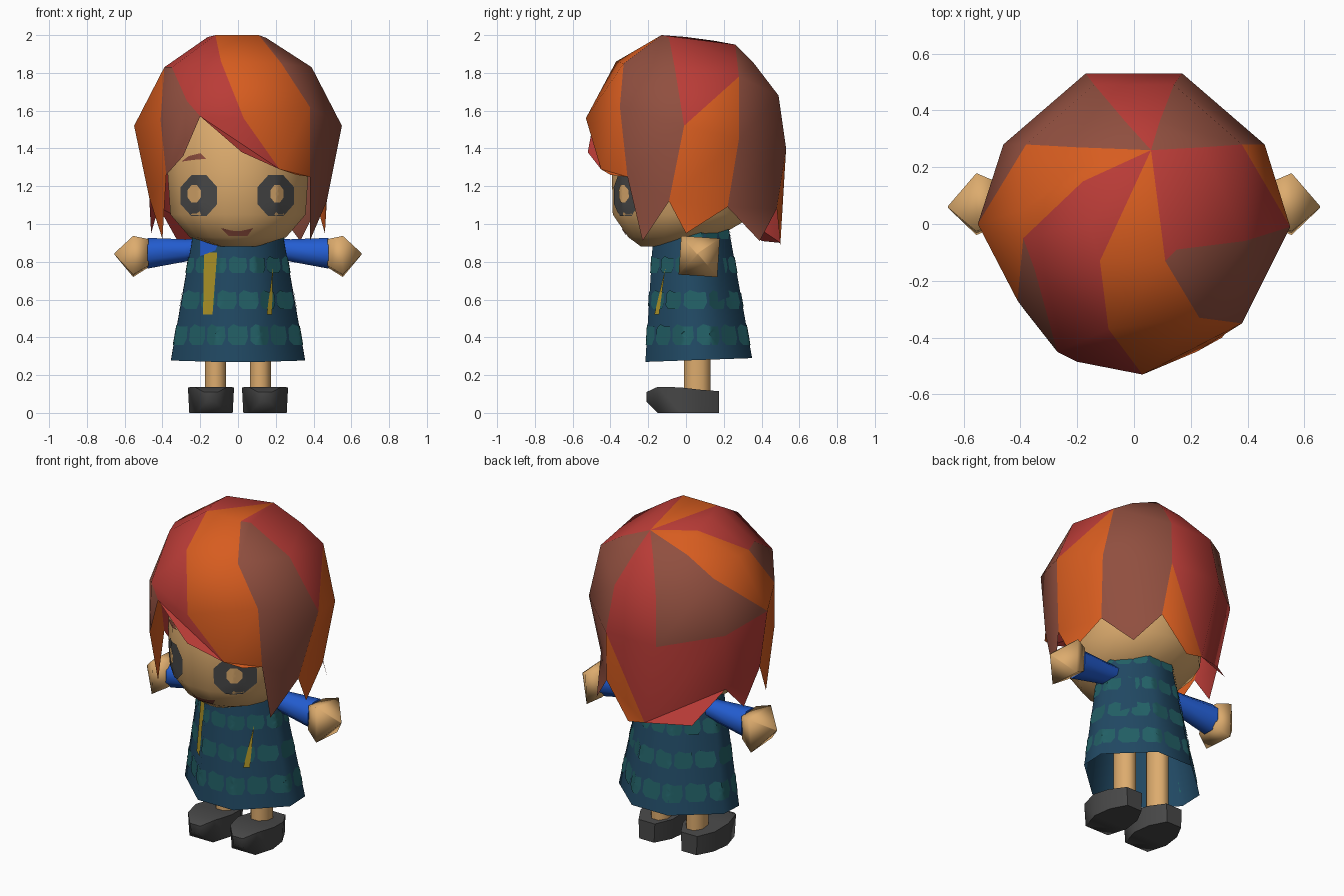
import bpy, math
from mathutils import Vector
from mathutils.bvhtree import BVHTree

if "Cube" in bpy.data.objects:
    bpy.data.objects.remove(bpy.data.objects["Cube"])


def material(name, rgb):
    m = bpy.data.materials.new(name)
    m.diffuse_color = (*rgb, 1)
    m.use_nodes = True
    m.node_tree.nodes["Principled BSDF"].inputs["Base Color"].default_value = m.diffuse_color
    return m


ORANGE = material("orange hair", (.68, .108, .014))
RED = material("red hair", (.49, .045, .038))
BROWN = material("brown hair", (.28, .078, .05))
SKIN = material("skin", (.72, .41, .155))
BLUE = material("blue sleeve", (.017, .11, .64))
NAVY = material("dress blue", (.015, .066, .125))
TEAL = material("dress teal", (.016, .115, .13))
YELLOW = material("yellow trim", (.44, .31, .022))
GRAY = material("dark gray", (.065, .065, .065))


def build(name, verts, faces, mats, idx=None, angle=40):
    me = bpy.data.meshes.new(name)
    me.from_pydata([tuple(v) for v in verts], [], faces)
    for m in mats:
        me.materials.append(m)
    if idx:
        me.polygons.foreach_set("material_index", idx)
    me.shade_smooth()
    me.set_sharp_from_angle(angle=math.radians(angle))
    ob = bpy.data.objects.new(name, me)
    bpy.context.collection.objects.link(ob)
    return ob


def loft(name, rings, mat, start=True, end=True, angle=40, flip=False):
    """Skin a list of equal-length rings, optionally capping the ends."""
    n = len(rings[0])
    verts = [p for r in rings for p in r]
    faces = []
    for j in range(len(rings) - 1):
        for i in range(n):
            k = (i + 1) % n
            faces.append((j*n + i, j*n + k, (j+1)*n + k, (j+1)*n + i))
    if start:
        faces.append(tuple(reversed(range(n))))
    if end:
        faces.append(tuple(range((len(rings)-1)*n, len(rings)*n)))
    if flip:
        faces = [f[::-1] for f in faces]
    return build(name, verts, faces, [mat], angle=angle)


def ellipse(cx, cy, z, rx, ry, n):
    return [(cx + rx*math.cos(2*math.pi*(i+.5)/n), cy + ry*math.sin(2*math.pi*(i+.5)/n), z) for i in range(n)]


def surface(ob):
    me = ob.data
    return BVHTree.FromPolygons([v.co for v in me.vertices], [tuple(p.vertices) for p in me.polygons])


def from_front(u, v):
    return Vector((u, -2, v)), Vector((0, 1, 0))


def plate(name, mat, bvh, outline, cast=from_front, lift=.005):
    """Thin painted patch projected onto a surface."""
    pts = []
    for a, b in zip(outline, outline[1:] + outline[:1]):
        pts += [Vector(a).lerp(Vector(b), t/3) for t in range(3)]
    c = sum(pts, Vector((0, 0))) / len(pts)
    n = len(pts)
    flat = [c.lerp(p, f) for f in (1, .66, .33) for p in pts] + [c]
    verts = []
    for p in flat:
        o, d = cast(p.x, p.y)
        hit = bvh.ray_cast(o, d)[0]
        if hit is None:
            hit = bvh.find_nearest(o + d*1.7)[0]
        verts.append(hit - d*lift)
    faces = []
    for i in range(n):
        k = (i + 1) % n
        for j in range(2):
            faces.append((j*n + i, j*n + k, (j+1)*n + k, (j+1)*n + i))
        faces.append((2*n + i, 2*n + k, 3*n))
    # orient outwards
    a, b, e = (verts[q] for q in faces[0][:3])
    if (b - a).cross(e - a).dot(cast(c.x, c.y)[1]) > 0:
        faces = [f[::-1] for f in faces]
    return build(name, verts, faces, [mat])


def oval(cx, cz, rx, rz, n=10):
    return [(cx + rx*math.cos(2*math.pi*(i+.5)/n), cz + rz*math.sin(2*math.pi*(i+.5)/n)) for i in range(n)]


# Hair: strand borders from the crown to the hem, counter-clockwise from the front
crown = (.06, .26, 1.95)
columns = [
    [(-.12, -.13, 2.0), (-.09, -.37, 1.86), (.03, -.53, 1.56), (.22, -.45, 1.29)],
    [(.11, -.13, 2.0), (.23, -.33, 1.85), (.38, -.35, 1.62), (.38, -.31, 1.25)],
    [(.15, -.09, 1.985), (.39, -.06, 1.83), (.55, -.01, 1.52), (.47, -.09, 1.12)],
    [(.24, .27, 1.87), (.38, .28, 1.78), (.46, .28, 1.45), (.42, .22, 1.09)],
    [(.09, .36, 1.85), (.14, .49, 1.68), (.17, .53, 1.4), (.2, .48, 1.08)],
    [(-.03, .36, 1.85), (-.14, .49, 1.68), (-.17, .53, 1.4), (-.07, .5, .9)],
    [(-.2, .27, 1.87), (-.38, .28, 1.78), (-.46, .28, 1.45), (-.42, .22, 1.09)],
    [(-.19, .2, 1.94), (-.39, .05, 1.83), (-.55, 0, 1.52), (-.47, -.04, 1.14)],
    [(-.18, .15, 1.97), (-.39, -.05, 1.83), (-.41, -.27, 1.55), (-.38, -.31, 1.26)],
    [(-.16, 0, 1.99), (-.35, -.16, 1.83), (-.27, -.45, 1.65), (-.2, -.485, 1.57)],
]
tips = [(.31, -.4, 1.26), (.38, -.23, .91), (.46, .0, .95), (.33, .39, .91), (.04, .5, .88),
        (-.32, .4, .91), (-.46, .1, .95), (-.40, -.2, .92), (-.29, -.42, 1.36), (.02, -.52, 1.38)]
# colours of each strand, from the crown fan down to the tip
strands = ["OOOOOOOO", "RBBBBBBB", "RRRROOOO", "BBBBBBBB", "RRRRRORO",
           "BBBBBRRR", "OOOBORRR", "OOOOOOOO", "RRRBBBBB", "RRRRRRRR"]
verts = [crown] + [p for c in columns for p in c] + tips
faces, idx = [], []
for i in range(10):
    a, b = 1 + 4*i, 1 + 4*((i + 1) % 10)
    faces.append((0, a, b))
    for j in range(3):
        if i in (4, 6):  # strands whose border runs the other way
            faces += [(a+j, a+j+1, b+j+1), (a+j, b+j+1, b+j)]
        else:
            faces += [(a+j, a+j+1, b+j), (a+j+1, b+j+1, b+j)]
    faces.append((a+3, 41 + i, b+3))
    idx += ["ORB".index(s) for s in strands[i]]
build("hair", verts, faces, [ORANGE, RED, BROWN], idx, angle=50)

# Head
head = loft("head", [ellipse(0, cy, z, rx, ry, 16) for z, rx, cy, ry in (
    (.88, .1, -.12, .12), (.93, .26, -.07, .24), (1.05, .365, -.01, .385),
    (1.27, .38, 0, .40), (1.5, .38, 0, .38), (1.7, .27, 0, .27))], SKIN, angle=60)
face = surface(head)

# Face details
for side, cx, hole in (("left", -.207, -.232), ("right", .2, .207)):
    plate(side + "_eye", GRAY, face, oval(cx, 1.15, .105, .117, 8))
    plate(side + "_eye_glint", SKIN, face, oval(hole, 1.16, .038, .05, 8), lift=.009)
plate("eyebrow", BROWN, face, [(-.3, 1.33), (-.23, 1.34), (-.17, 1.345), (-.2, 1.375), (-.26, 1.36)])
plate("mouth", BROWN, face, [(-.09, .978), (-.03, .962), (.03, .962), (.08, .978), (.05, .937), (-.05, .937)])


# Dress: flared eight-sided skirt, open at the bottom
def dress_ring(a, y0, y1, z0, z1):
    cx, cy = .66*a, .37*(y1 - y0)
    pts = [(a-cx, y0), (a, y0+cy), (a, y1-cy), (a-cx, y1), (cx-a, y1), (-a, y1-cy), (-a, y0+cy), (cx-a, y0)]
    return [(x, y, z0 + (z1 - z0)*(y - y0)/(y1 - y0)) for x, y in pts]


dress = loft("dress", [dress_ring(.355, -.215, .35, .27, .29), dress_ring(.225, -.17, .215, 1.0, 1.04)],
             NAVY, start=False, angle=60)
cloth = surface(dress)


def around(u, v):
    d = Vector((math.sin(u), -math.cos(u), 0))
    return Vector((0, .05, v)) + d*2, -d


# Cloth pattern: rows of rounded patches around the dress
for row, (z, h) in enumerate(((.415, .055), (.6, .05), (.785, .045), (.955, .035))):
    for k in range(14):
        u = 2*math.pi*(k + .5*(row % 2))/14
        w = .2
        plate("dress_patch", TEAL, cloth, [(u-w, z-.6*h), (u-.6*w, z-h), (u+.7*w, z-h), (u+w, z-.3*h),
              (u+.9*w, z+.8*h), (u+.2*w, z+.75*h), (u-.5*w, z+h), (u-w, z+.6*h)], around, .004)

# Yellow trim and shirt showing at the collar
plate("left_trim", YELLOW, cloth, [(-.18, .85), (-.11, .85), (-.135, .52), (-.185, .52)], lift=.009)
plate("right_trim", YELLOW, cloth, [(.185, .77), (.18, .52), (.152, .52)], lift=.009)
plate("collar", BLUE, cloth, [(-.2, .93), (-.09, .93), (-.12, .86), (-.2, .83)], lift=.009)


def section(x, r, y=.07, z=.845, n=8, turn=.39):
    return [(x, y + r*math.cos(turn + 2*math.pi*i/n), z + r*math.sin(turn + 2*math.pi*i/n)) for i in range(n)]


# Arms, legs and shoes on both sides
for s, side in ((1, "right"), (-1, "left")):
    def sided(rings):
        return [[(s*x, y, z) for x, y, z in r] for r in rings]
    flip = s < 0
    loft(side + "_sleeve", sided([section(.16, .05, z=.875), section(.28, .064, z=.86), section(.48, .088)]),
         BLUE, flip=flip, angle=60)
    loft(side + "_hand", sided([section(.475, .1, n=4, turn=.72), section(.555, .145, z=.828, n=4, turn=.72),
                                section(.655, .004, z=.842, y=.06, n=4, turn=.72)]), SKIN, flip=flip, angle=95)
    loft(side + "_leg", sided([ellipse(.118, .06, z, .06, .075, 8) for z in (.09, .6)]), SKIN, flip=flip, angle=60)
    shoe = []
    for y, wb, wt, z0, z1 in ((-.21, .025, .035, .06, .11), (-.15, .08, .09, 0, .138),
                              (-.03, .115, .122, 0, .135), (.08, .1, .108, 0, .122), (.175, .05, .055, 0, .115)):
        shoe.append([(.143 - wb, y, z0), (.143 + wb, y, z0), (.143 + wt, y, z1), (.143 - wt, y, z1)])
    loft(side + "_shoe", sided(shoe), GRAY, flip=not flip, angle=60)
